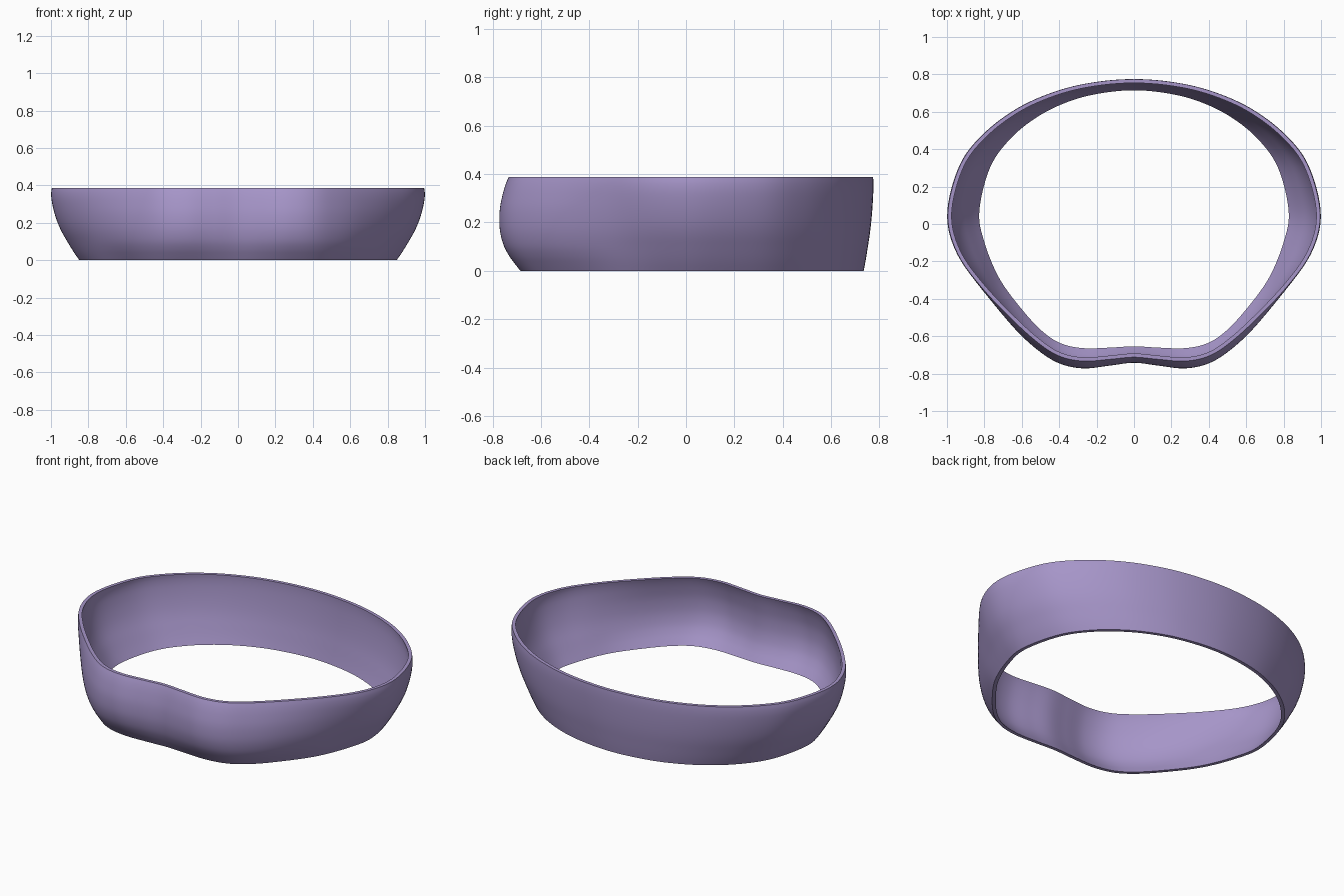
import bpy, bmesh
from mathutils import Vector

if "Cube" in bpy.data.objects:
    bpy.data.objects.remove(bpy.data.objects["Cube"])

# Right half outlines, back to front: widest section and foot section
WIDE = [(0, .775), (.22, .757), (.42, .709), (.62, .621), (.80, .487), (.93, .32), (.998, .07),
        (.96, -.13), (.83, -.335), (.66, -.54), (.52, -.67), (.40, -.745), (.27, -.772),
        (.13, -.757), (0, -.742)]
FOOT = [(0, .735), (.19, .717), (.36, .672), (.53, .588), (.68, .465), (.79, .305), (.847, .07),
        (.82, -.10), (.735, -.305), (.60, -.487), (.49, -.60), (.39, -.66), (.27, -.684),
        (.13, -.681), (0, -.674)]
# Wall profile: height, flare of sides and back, flare of front
PROFILE = [(0, 0, 0), (.03, .14, .27), (.06, .27, .52), (.10, .43, .77), (.15, .62, .94),
           (.20, .77, 1), (.26, .90, .97), (.32, .985, .83), (.36, 1, .69), (.387, .975, .56)]
THICK = .02


def catmull(a, b, c, d, t):
    return .5 * (2 * b + (c - a) * t + (2 * a - 5 * b + 4 * c - d) * t * t
                 + (3 * b - a - 3 * c + d) * t ** 3)


def smooth_loop(pts, steps):
    n = len(pts)
    return [catmull(pts[i - 1], pts[i], pts[(i + 1) % n], pts[(i + 2) % n], k / steps)
            for i in range(n) for k in range(steps)]


def smooth_path(pts, steps):
    p = [2 * pts[0] - pts[1]] + pts + [2 * pts[-1] - pts[-2]]
    out = [catmull(*p[i:i + 4], k / steps) for i in range(len(pts) - 1) for k in range(steps)]
    return out + [pts[-1]]


def full(half):
    pts = [Vector(p) for p in half]
    return pts + [Vector((-p.x, p.y)) for p in pts[-2:0:-1]]


def front_weight(y):
    t = min(1, max(0, (-y - .2) / .5))
    return t * t * (3 - 2 * t)


# Lofted outer and inner walls
wide, foot = smooth_loop(full(WIDE), 6), smooth_loop(full(FOOT), 6)
n = len(wide)
bm = bmesh.new()
outer, inner = [], []
for z, side, front in smooth_path([Vector(p) for p in PROFILE], 3):
    ring = []
    for w, f in zip(wide, foot):
        k = front_weight(w.y)
        ring.append(f.lerp(w, side + (front - side) * k))
    outer.append([bm.verts.new((p.x, p.y, z)) for p in ring])
    row = []
    for i, p in enumerate(ring):
        t = (ring[(i + 1) % n] - ring[i - 1]).normalized()
        q = p + Vector((t.y, -t.x)) * THICK
        row.append(bm.verts.new((q.x, q.y, z)))
    inner.append(row)

# Closed section: up the outside, over the rim, down the inside
rows = outer + inner[::-1]
for j in range(len(rows)):
    a, b = rows[j], rows[(j + 1) % len(rows)]
    for i in range(n):
        bm.faces.new((a[i], a[(i + 1) % n], b[(i + 1) % n], b[i]))
bmesh.ops.recalc_face_normals(bm, faces=bm.faces)
mesh = bpy.data.meshes.new("curved_band")
bm.to_mesh(mesh)
bm.free()
band = bpy.data.objects.new("curved_band", mesh)
bpy.context.collection.objects.link(band)

mat = bpy.data.materials.new("lavender")
mat.diffuse_color = (.38, .30, .58, 1)
mat.use_nodes = True
mat.node_tree.nodes["Principled BSDF"].inputs["Base Color"].default_value = mat.diffuse_color
mesh.materials.append(mat)
bpy.context.view_layer.objects.active = band
band.select_set(True)
bpy.ops.object.shade_smooth_by_angle(angle=.6)
